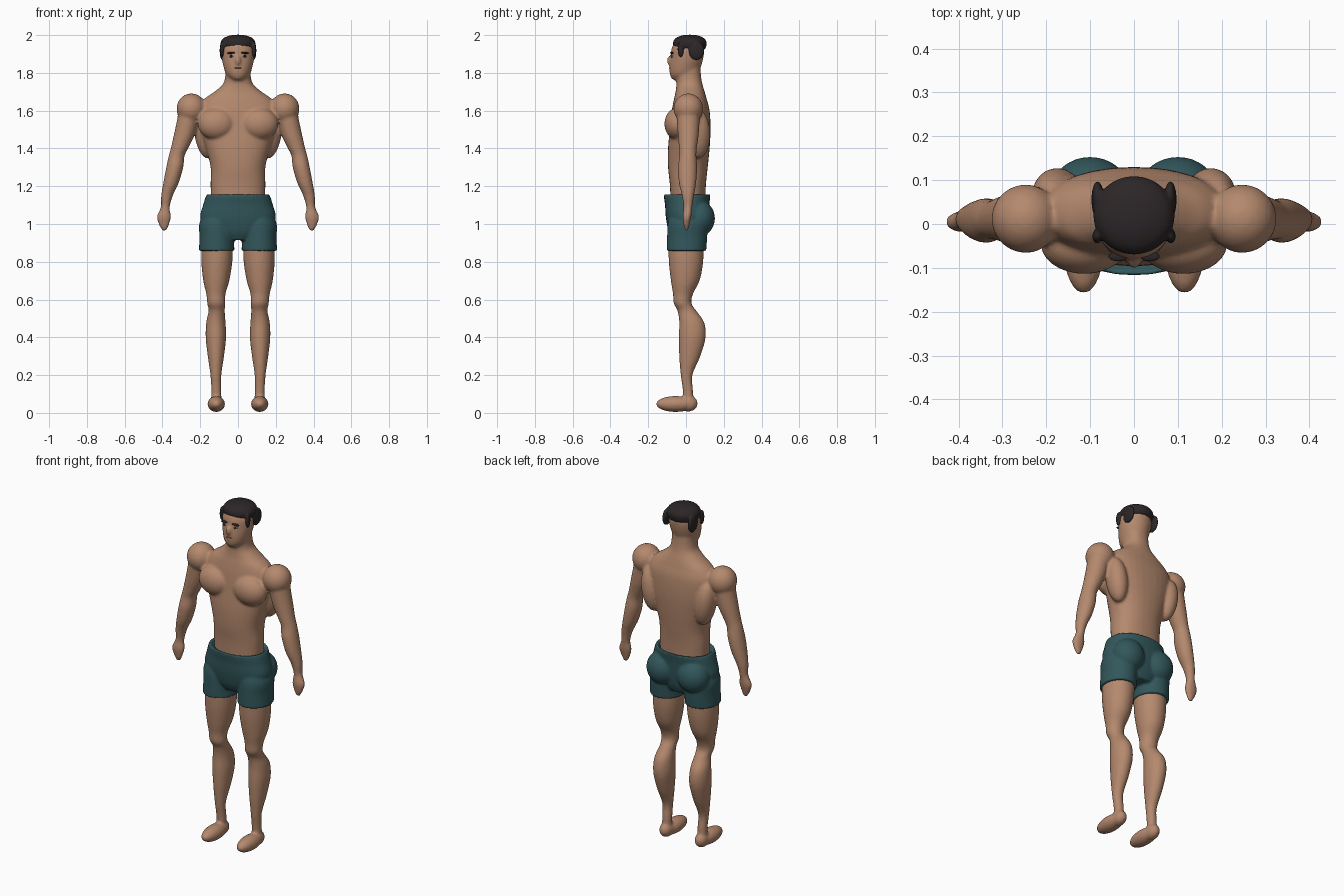
import bpy
import bmesh
from math import cos, sin, pi, copysign
from mathutils import Matrix, Vector

if "Cube" in bpy.data.objects:
    bpy.data.objects.remove(bpy.data.objects["Cube"], do_unlink=True)

SIDES = (1, -1)


def make_material(name, red, green, blue):
    material = bpy.data.materials.new(name)
    material.use_nodes = True
    colour = (red, green, blue, 1)
    material.diffuse_color = colour
    material.node_tree.nodes["Principled BSDF"].inputs["Base Color"].default_value = colour
    return material


skin = make_material("tan skin", .46, .25, .155)
teal = make_material("teal cloth", .032, .095, .105)
dark = make_material("dark brown hair", .025, .019, .02)
white = make_material("eye white", .6, .56, .52)
lip = make_material("lip brown", .25, .11, .07)


def interpolate(a, b, c, d, t):
    """Smooth curve through b and c."""
    return b + (c - a) * t / 2 + (a * 2 - b * 5 + c * 4 - d) * t * t / 2 \
        + (b * 3 - a - c * 3 + d) * t ** 3 / 2


def add_loft(bm, rows, side=1, power=1.0, steps=5, segments=32):
    """Closed tube through rows of (height, centre x, centre y, radius x, radius y)."""
    points = [Vector(row) for row in rows]
    padded = [points[0]] + points + [points[-1]]
    sections = []
    for a, b, c, d in zip(padded, padded[1:], padded[2:], padded[3:]):
        sections += [interpolate(a, b, c, d, k / steps) for k in range(steps)]
    sections.append(points[-1])
    rings = []
    for z, x, y, rx, ry in sections:
        ring = []
        for k in range(segments):
            angle = 2 * pi * k / segments
            u, v = cos(angle), sin(angle)
            u = copysign(abs(u) ** power, u)
            v = copysign(abs(v) ** power, v)
            ring.append(bm.verts.new((side * x + rx * u, y + ry * v, z)))
        rings.append(ring)
    for low, high in zip(rings, rings[1:]):
        for k in range(segments):
            n = (k + 1) % segments
            bm.faces.new((low[k], low[n], high[n], high[k]))
    bm.faces.new(rings[0][::-1])
    bm.faces.new(rings[-1])


def add_ellipsoid(bm, centre, radii, side=1, tilt=0):
    x, y, z = centre
    matrix = (Matrix.Translation((side * x, y, z))
              @ Matrix.Rotation(side * tilt, 4, 'Y')
              @ Matrix.Diagonal((*radii, 1)))
    bmesh.ops.create_uvsphere(bm, u_segments=32, v_segments=20, radius=1, matrix=matrix)


def finish(bm, name, material, voxel=None, smoothing=4):
    """Turn the bmesh into an object, optionally fusing its parts into one skin."""
    mesh = bpy.data.meshes.new(name)
    bm.to_mesh(mesh)
    bm.free()
    obj = bpy.data.objects.new(name, mesh)
    bpy.context.scene.collection.objects.link(obj)
    if voxel:
        remesh = obj.modifiers.new("fuse", 'REMESH')
        remesh.mode = 'VOXEL'
        remesh.voxel_size = voxel
        smooth = obj.modifiers.new("soften", 'SMOOTH')
        smooth.factor = .5
        smooth.iterations = smoothing
        depsgraph = bpy.context.evaluated_depsgraph_get()
        baked = bpy.data.meshes.new_from_object(obj.evaluated_get(depsgraph))
        obj.modifiers.clear()
        obj.data = baked
    obj.data.materials.clear()
    obj.data.materials.append(material)
    for face in obj.data.polygons:
        face.use_smooth = True
    return obj


# Profiles, bottom to top
torso_rows = [
    (1.05, 0, .01, .14, .09), (1.2, 0, .01, .145, .095), (1.3, 0, .01, .145, .105),
    (1.4, 0, .015, .17, .11), (1.5, 0, .022, .2, .108), (1.6, 0, .025, .21, .1),
    (1.66, 0, .023, .18, .087), (1.7, 0, .022, .125, .077), (1.74, 0, .018, .08, .069),
    (1.78, 0, .013, .068, .067), (1.84, 0, .01, .066, .066)]
head_rows = [
    (1.765, 0, -.025, .035, .048), (1.79, 0, -.013, .062, .072), (1.83, 0, -.005, .076, .083),
    (1.88, 0, .005, .086, .087), (1.93, 0, .01, .086, .086), (1.97, 0, .012, .066, .068)]
arm_rows = [
    (.965, .39, .003, .012, .008), (1, .392, .003, .028, .016), (1.04, .392, .005, .037, .023),
    (1.09, .385, .01, .024, .023), (1.15, .376, .01, .031, .032), (1.22, .354, .008, .041, .046),
    (1.3, .335, .008, .045, .051), (1.36, .325, .01, .042, .045), (1.4, .31, .01, .046, .047),
    (1.47, .285, .012, .055, .055), (1.55, .265, .012, .058, .06), (1.6, .255, .012, .06, .06)]
leg_rows = [
    (.05, .115, .012, .028, .028), (.12, .115, .01, .027, .027), (.2, .117, .003, .029, .031),
    (.3, .117, .02, .043, .056), (.4, .117, .033, .054, .071), (.48, .117, .03, .051, .066),
    (.54, .113, .005, .043, .05), (.58, .115, -.018, .048, .047), (.63, .117, -.016, .051, .053),
    (.7, .115, -.004, .069, .076), (.8, .112, 0, .082, .091), (.92, .11, 0, .084, .094)]

# Body: trunk, head and limbs fused into one skin
body = bmesh.new()
add_loft(body, torso_rows, power=.88)
add_loft(body, head_rows)
add_ellipsoid(body, (0, -.083, 1.865), (.015, .019, .026))
for side in SIDES:
    add_loft(body, arm_rows, side)
    add_loft(body, leg_rows, side)
    # Shoulder, chest and back muscles
    add_ellipsoid(body, (.247, .012, 1.611), (.078, .078, .08), side)
    add_ellipsoid(body, (.113, -.045, 1.53), (.1, .069, .085), side)
    add_ellipsoid(body, (.175, .065, 1.475), (.055, .063, .13), side, tilt=.15)
    # Foot and heel
    add_ellipsoid(body, (.115, -.055, .047), (.046, .104, .042), side)
    add_ellipsoid(body, (.115, .012, .05), (.036, .05, .043), side)
finish(body, "body", skin, voxel=.008)

# Shorts: hips with a dished waist, two trouser legs and rounded seat
shorts = bmesh.new()
hip_rows = [
    (.915, 0, .01, .09, .08), (.96, 0, .008, .16, .1), (1.03, 0, .006, .2, .112),
    (1.1, 0, .006, .185, .117), (1.157, 0, .006, .164, .122), (1.135, 0, .008, .143, .096)]
short_leg_rows = [
    (.858, .113, .003, .094, .104), (.93, .112, .006, .092, .106), (1, .11, .008, .095, .105),
    (1.06, .1, .008, .08, .09)]
add_loft(shorts, hip_rows, power=.9)
for side in SIDES:
    add_loft(shorts, short_leg_rows, side)
    add_ellipsoid(shorts, (.1, .07, 1.03), (.092, .083, .095), side)
finish(shorts, "shorts", teal, voxel=.007, smoothing=2)

# Hair: boxy cap with side locks in front of and behind the ears
hair = bmesh.new()
cap_rows = [
    (1.925, 0, .025, .082, .076), (1.94, 0, .02, .091, .087), (1.965, 0, .02, .091, .088),
    (1.985, 0, .02, .075, .073), (1.998, 0, .02, .042, .042), (2.002, 0, .02, .008, .008)]
add_loft(hair, cap_rows)
for side in SIDES:
    add_ellipsoid(hair, (.083, .055, 1.918), (.014, .043, .05), side)
    add_ellipsoid(hair, (.084, -.028, 1.925), (.011, .017, .042), side)
finish(hair, "hair", dark, voxel=.005, smoothing=2)

# Face details
for side, label in zip(SIDES, ("left", "right")):
    eye = bmesh.new()
    add_ellipsoid(eye, (.036, -.073, 1.887), (.013, .006, .005), side)
    finish(eye, label + "_eye", white)
    pupil = bmesh.new()
    add_ellipsoid(pupil, (.036, -.076, 1.888), (.007, .005, .006), side)
    finish(pupil, label + "_pupil", dark)
    brow = bmesh.new()
    add_ellipsoid(brow, (.036, -.074, 1.906), (.022, .011, .005), side, tilt=.06)
    finish(brow, label + "_eyebrow", dark)
mouth = bmesh.new()
add_ellipsoid(mouth, (0, -.084, 1.826), (.02, .006, .003))
finish(mouth, "mouth", lip)
